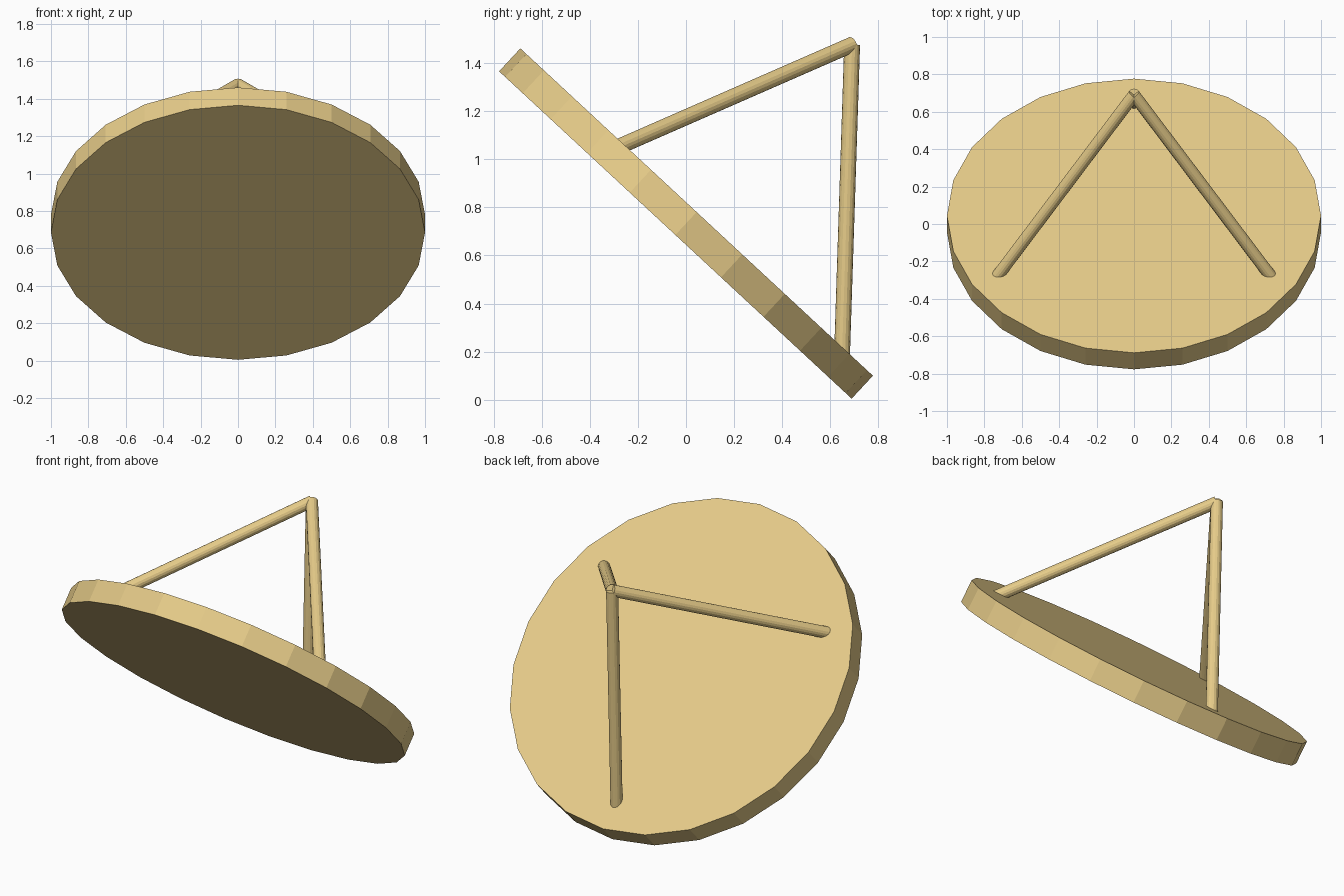
import bpy, math
from mathutils import Vector, Matrix

if "Cube" in bpy.data.objects:
    bpy.data.objects.remove(bpy.data.objects["Cube"])

wood = bpy.data.materials.new("pale_wood")
wood.diffuse_color = (0.79, 0.60, 0.25, 1)
wood.use_nodes = True
wood.node_tree.nodes["Principled BSDF"].inputs["Base Color"].default_value = wood.diffuse_color

RADIUS, THICK = 1.0, 0.13
LEG_R, APEX_H, FOOT_R = 0.033, 0.89, 0.826
TILT = -math.atan2(0.68, 0.7325)

# local frame: disc tipped over, axis leaning to +y
frame = Matrix.Translation((0, 0, 0.7325)) @ Matrix.Rotation(TILT, 4, 'X')


def rod(name, a, b, radius, sides):
    """Cylinder between two points given in the tilted frame."""
    d = b - a
    bpy.ops.mesh.primitive_cylinder_add(vertices=sides, radius=radius, depth=d.length)
    ob = bpy.context.object
    ob.name = name
    rot = d.to_track_quat('Z', 'Y').to_matrix().to_4x4()
    ob.matrix_world = frame @ Matrix.Translation((a + b) / 2) @ rot
    ob.data.materials.append(wood)
    return ob


# round tabletop
bpy.ops.mesh.primitive_cylinder_add(vertices=24, radius=RADIUS, depth=THICK)
top = bpy.context.object
top.name = "tabletop"
top.matrix_world = frame
top.data.materials.append(wood)

# three legs meeting at one apex above the disc's centre
apex = Vector((0, 0, THICK / 2 + APEX_H + 0.06))
for i, name in enumerate(("back_leg", "left_leg", "right_leg")):
    ang = math.radians(90 + 120 * i)
    foot = Vector((FOOT_R * math.cos(ang), FOOT_R * math.sin(ang), THICK / 2))
    # sink the foot slightly into the disc
    foot += (foot - apex).normalized() * 0.05
    rod(name, foot, apex, LEG_R, 16)
